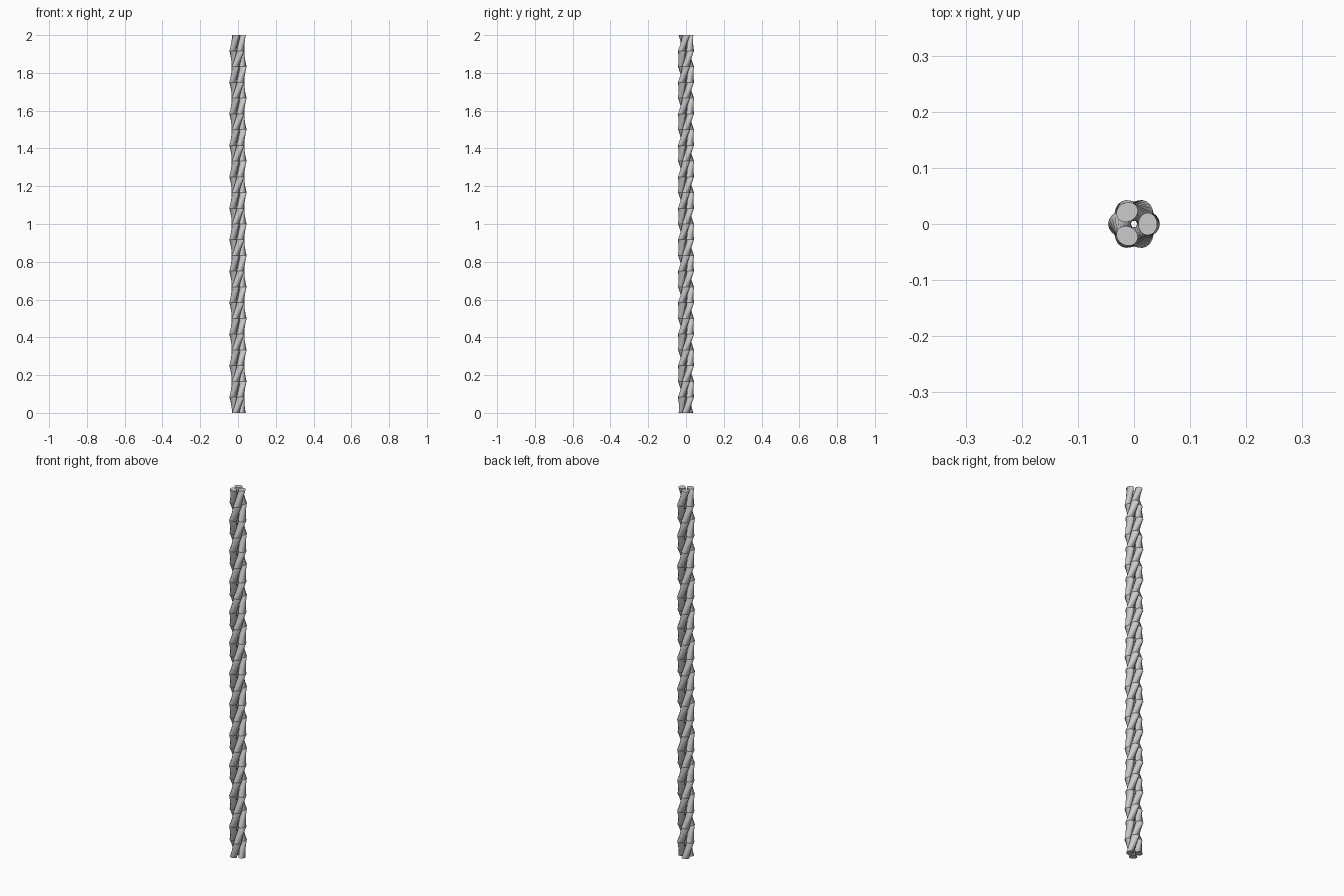
import bpy
import bmesh
from math import sin, cos, pi, tau, radians

if "Cube" in bpy.data.objects:
    bpy.data.objects.remove(bpy.data.objects["Cube"])

HEIGHT = 2.0
TURNS = 4
STEPS = 6 * TURNS      # six straight segments per turn
SIDES = 16


def ring(bm, angle, z, centre_r, radial, tangential):
    """Horizontal strand section whose axes follow the helix angle."""
    verts = []
    for i in range(SIDES):
        a = tau * i / SIDES
        u = centre_r + radial * cos(a)
        v = tangential * sin(a)
        verts.append(bm.verts.new((u * cos(angle) - v * sin(angle),
                                   u * sin(angle) + v * cos(angle), z)))
    return verts


def strand(name, phase):
    bm = bmesh.new()
    rings = []
    for k in range(STEPS + 1):
        t = k / STEPS
        end = k in (0, STEPS)
        size = (0.0245, 0.017, 0.02) if end else (0.026, 0.02, 0.0208)
        rings.append(ring(bm, phase + tau * TURNS * t, HEIGHT * t, *size))
    for a, b in zip(rings, rings[1:]):
        for i in range(SIDES):
            j = (i + 1) % SIDES
            bm.faces.new((a[i], a[j], b[j], b[i]))
    # flat cut ends
    bm.faces.new(rings[0][::-1])
    bm.faces.new(rings[-1])
    mesh = bpy.data.meshes.new(name)
    bm.to_mesh(mesh)
    bm.free()
    obj = bpy.data.objects.new(name, mesh)
    bpy.context.collection.objects.link(obj)
    return obj


# three strands twisted into a rope
bpy.ops.object.select_all(action='DESELECT')
for n in range(3):
    obj = strand(f"rope_strand_{n + 1}", tau * n / 3)
    obj.select_set(True)
    bpy.context.view_layer.objects.active = obj
bpy.ops.object.shade_smooth_by_angle(angle=radians(35))
